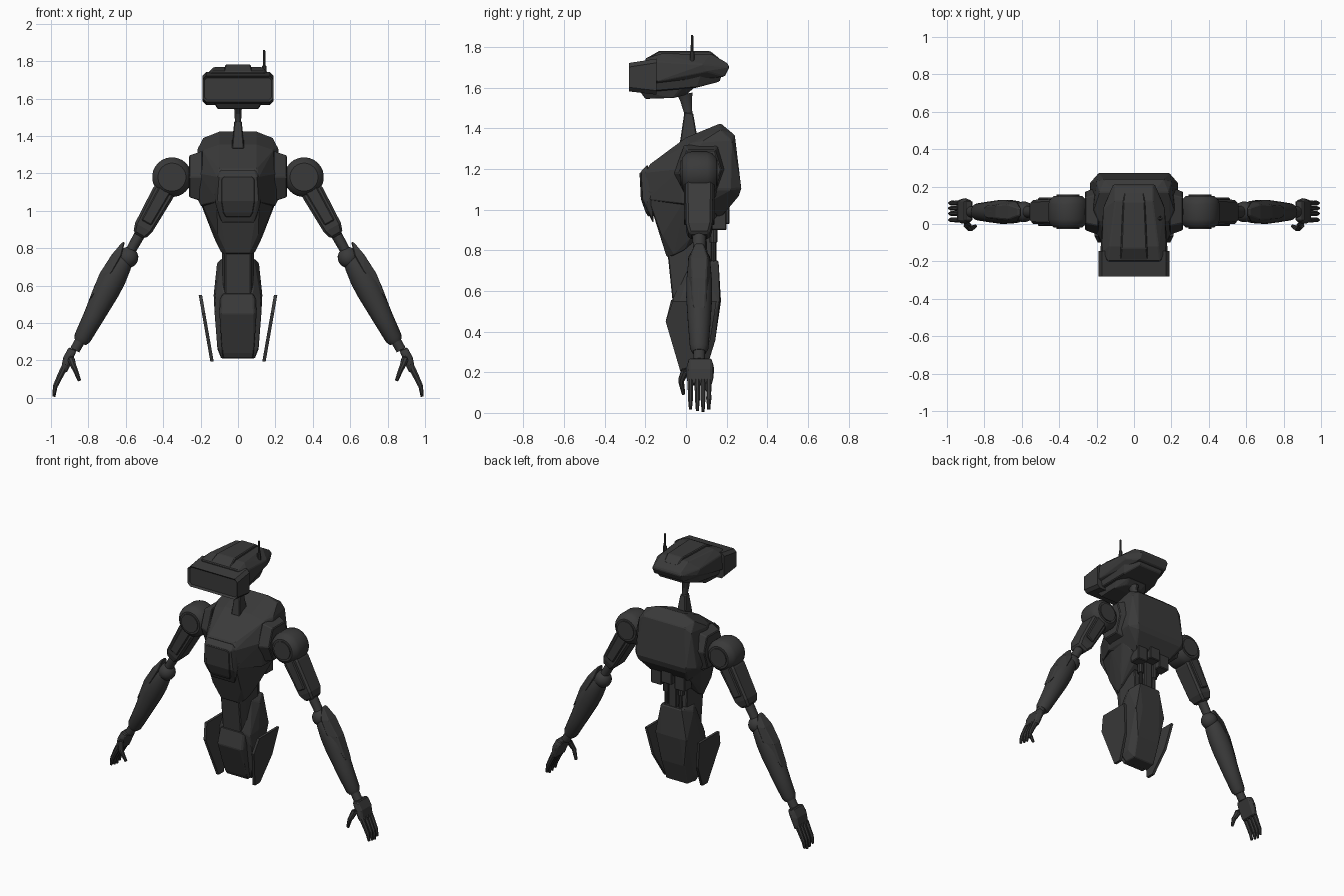
import bpy, bmesh, math
from mathutils import Vector

mat = bpy.data.materials.new("charcoal")
mat.diffuse_color = (0.042, 0.042, 0.042, 1)

def finish(name, bm, mirror=False, bevel=0.0, smooth=False):
    bmesh.ops.recalc_face_normals(bm, faces=bm.faces[:])
    me = bpy.data.meshes.new(name)
    bm.to_mesh(me)
    bm.free()
    me.materials.append(mat)
    ob = bpy.data.objects.new(name, me)
    bpy.context.collection.objects.link(ob)
    if bevel:
        b = ob.modifiers.new("bevel", 'BEVEL')
        b.width, b.segments, b.limit_method = bevel, 1, 'ANGLE'
        b.angle_limit = math.radians(25)
    if mirror:
        ob.modifiers.new("mirror", 'MIRROR').use_mirror_merge = False
    if smooth:
        bpy.ops.object.select_all(action='DESELECT')
        ob.select_set(True)
        bpy.context.view_layer.objects.active = ob
        bpy.ops.object.shade_smooth_by_angle(angle=math.radians(35))
    return ob

def hull(name, pts, sym=True, mirror=False, bevel=0.005):
    """Faceted block around corner points; sym adds the points' mirror images."""
    bm = bmesh.new()
    for x, y, z in pts:
        bm.verts.new((x, y, z))
        if sym:
            bm.verts.new((-x, y, z))
    r = bmesh.ops.convex_hull(bm, input=bm.verts[:])
    loose = [v for v in bm.verts if not v.link_faces]
    bmesh.ops.delete(bm, geom=loose, context='VERTS')
    bmesh.ops.dissolve_limit(bm, angle_limit=math.radians(3), verts=bm.verts[:], edges=bm.edges[:])
    return finish(name, bm, mirror, bevel)

def box(name, x, y, z, sym=False, mirror=False, bevel=0.005):
    return hull(name, [(a, b, c) for a in x for b in y for c in z], sym, mirror, bevel)

def tube(name, pts, radii, sides=16, mirror=False, smooth=True, bevel=0.0, spin=0.5):
    """Loft of elliptical rings along a path; radii are (depth, width) pairs."""
    bm = bmesh.new()
    pts = [Vector(p) for p in pts]
    rings = []
    for i, p in enumerate(pts):
        d = (pts[min(i + 1, len(pts) - 1)] - pts[max(i - 1, 0)]).normalized()
        ref = Vector((0, 1, 0)) if abs(d.y) < 0.8 else Vector((0, 0, 1))
        v = d.cross(ref).normalized()
        u = v.cross(d)
        a, b = radii[i]
        rings.append([bm.verts.new(p + u * a * math.cos(t) + v * b * math.sin(t))
                      for t in (2 * math.pi * (k + spin) / sides for k in range(sides))])
    for r, s in zip(rings, rings[1:]):
        for k in range(sides):
            n = (k + 1) % sides
            bm.faces.new((r[k], r[n], s[n], s[k]))
    bm.faces.new(rings[0])
    bm.faces.new(rings[-1])
    return finish(name, bm, mirror, bevel, smooth)

AY = 0.065                                   # depth of the arm centre line
SH = Vector((0.353, AY, 1.18))               # shoulder pivot
AD = Vector((0.49, 0, -0.872)).normalized()  # arm direction
AN = Vector((0.872, 0, 0.49)).normalized()   # outward normal of the arm

def arm(t, n=0.0, y=0.0):
    return SH + AD * t + AN * n + Vector((0, y, 0))

# ---- head ----
hull("head_shell", [(.14, -.2, 1.745), (.13, -.12, 1.768), (.1, .125, 1.766), (.1, .205, 1.72),
                    (.17, -.15, 1.73), (.18, -.15, 1.63), (.165, .08, 1.715), (.16, .1, 1.68),
                    (.11, .213, 1.7), (.11, .19, 1.655), (.14, -.2, 1.61)])
hull("head_lower", [(.165, -.17, 1.64), (.15, .08, 1.68), (.10, .175, 1.66), (.09, .165, 1.63),
                    (.15, -.18, 1.58), (.13, .05, 1.60)])
hull("jaw", [(.13, -.225, 1.58), (.11, -.2, 1.545), (.11, -.06, 1.55), (.12, -.02, 1.6),
             (.07, .04, 1.6), (.06, .0, 1.565)])
hull("head_top_plate", [(.075, -.195, 1.745), (.068, -.13, 1.782), (.058, .12, 1.78), (.052, .17, 1.74),
                        (.075, -.13, 1.75), (.06, .12, 1.75)])

# visor hood with recessed screen
bm = bmesh.new()
loops = []
for y, zb, zt, w in ((-.28, 1.582, 1.722, .19), (-.145, 1.566, 1.743, .19)):
    c = .02
    half = [(w - c, zb), (w, zb + c), (w, zt - c), (w - c, zt)]
    loops.append([bm.verts.new((x, y, z)) for x, z in half + [(-x, z) for x, z in half[::-1]]])
for k in range(8):
    bm.faces.new((loops[0][k], loops[0][(k + 1) % 8], loops[1][(k + 1) % 8], loops[1][k]))
screen = bm.faces.new(loops[0])
bm.faces.new(loops[1])
bmesh.ops.recalc_face_normals(bm, faces=bm.faces[:])
bmesh.ops.inset_region(bm, faces=[screen], thickness=.012)
bmesh.ops.translate(bm, verts=screen.verts[:], vec=(0, .012, 0))
finish("visor", bm)

tube("antenna", [(.14, .03, 1.69), (.14, .03, 1.775), (.14, .03, 1.776), (.14, .03, 1.86)],
     [(.013, .013), (.012, .012), (.008, .008), (.006, .006)], 8)

# ---- neck ----
tube("neck", [(0, -.005, 1.57), (0, .0, 1.54), (0, .012, 1.47), (0, .018, 1.36)],
     [(.04, .03), (.03, .02), (.02, .017), (.02, .017)], 12)
hull("neck_collar", [(.02, -.008, 1.48), (.02, .035, 1.475), (.033, -.03, 1.33), (.033, .055, 1.36)])

# ---- torso ----
hull("torso_shell", [(.1, .17, 1.425), (.185, .17, 1.392), (.16, .24, 1.368), (.2, .225, 1.34),
                     (.19, .272, 1.105), (.235, .22, 1.1), (.18, .262, 1.07), (.215, .08, 1.335),
                     (.235, .1, 1.1), (.2, .1, 1.03), (.1, .0, 1.355), (.19, .02, 1.325),
                     (.1, -.175, 1.225), (.11, -.205, 1.18), (.21, -.03, 1.2), (.2, -.02, 1.03),
                     (.11, -.195, 1.05), (.15, .2, 1.0), (.12, .17, .96)])
hull("abdomen", [(.115, -.2, 1.1), (.2, .0, 1.06), (.2, .12, 1.04), (.11, -.12, .875), (.06, -.095, .767),
                 (.09, -.06, .775), (.1, -.01, .8), (.13, .02, .86), (.14, .15, .97), (.09, .165, .955)])
hull("chest_frame", [(.09, -.19, 1.222), (.12, -.18, 1.19), (.1, -.223, 1.186), (.11, -.215, 1.05),
                     (.12, -.19, 1.03), (.09, -.16, .935), (.07, -.168, .945), (.125, -.16, 1.1)])
hull("chest_panel", [(.075, -.229, 1.185), (.09, -.226, 1.165), (.09, -.222, 1.05), (.075, -.219, 1.04),
                     (.08, -.2, .99), (.065, -.186, .965), (.08, -.16, 1.17), (.07, -.15, .98)], bevel=.004)
box("back_vent", (.05, .13), (.12, .2), (.9, 1.02), mirror=True)
box("back_block", (-.04, .04), (.1, .215), (.93, 1.03))

# ---- waist and pelvis ----
hull("waist", [(.07, -.092, .8), (.07, -.065, .54), (.085, -.04, .8), (.085, -.02, .54),
               (.08, .1, .88), (.08, .12, .54)])
box("spine", (-.03, .03), (.08, .15), (.68, 1.0))
tube("spine_piston", [(.058, .135, 1.0), (.058, .135, .84), (.055, .135, .838), (.052, .135, .68)],
     [(.02, .02), (.02, .02), (.012, .012), (.012, .012)], 10, mirror=True)
hull("pelvis", [(.085, .03, .745), (.08, .16, .75), (.112, .08, .72), (.13, .04, .55), (.12, .165, .55),
                (.07, .172, .55), (.12, -.04, .53), (.125, -.03, .45), (.11, .0, .26), (.09, .02, .21),
                (.11, .07, .27), (.08, .1, .215), (.09, .145, .36), (.08, -.066, .56)])
hull("pelvis_front", [(.08, -.072, .56), (.095, -.06, .53), (.085, -.1, .45), (.1, -.08, .45),
                      (.085, -.025, .24), (.08, -.01, .212), (.08, .05, .212), (.09, .05, .5)])
outline = [(-.065, .55), (-.1, .45), (-.025, .195), (.03, .195), (.12, .36), (.15, .55)]
hull("hip_plate", [(.138 + (z - .195) * .175 + o, y, z) for y, z in outline for o in (-.008, .010)],
     sym=False, mirror=True, bevel=0)

# ---- shoulders ----
hexagon = [(-.06, 1.18), (-.01, 1.32), (.16, 1.32), (.2, 1.2), (.15, 1.05), (0, 1.05)]
hull("shoulder_mount", [(.19, y, z) for y, z in hexagon] +
     [(.262, .07 + (y - .07) * .8, 1.18 + (z - 1.18) * .82) for y, z in hexagon], sym=False, mirror=True)
tube("shoulder_axle", [(.24, AY, 1.18), (.33, AY, 1.18)], [(.05, .06)] * 2, 12, mirror=True)
rim = [(-.085, .075), (-.065, .098), (-.04, .106), (.04, .106), (.065, .098), (.085, .075)]
tube("shoulder_joint", [SH + Vector((0, y, 0)) for y, r in rim], [(r, r) for y, r in rim], 28, mirror=True)
tube("shoulder_cap", [SH + Vector((0, y, 0)) for y in (-.092, .092)], [(.062, .062)] * 2, 24, mirror=True)

# ---- arms ----
hull("upper_arm", [arm(t, n, y) for t, w, d in ((.03, .05, .06), (.1, .06, .068), (.31, .052, .064), (.36, .035, .05))
                   for n in (-w, w) for y in (-d, d)], sym=False, mirror=True, bevel=.012)
hull("upper_arm_plate", [arm(t, n, y) for t, w in ((.05, .035), (.28, .03)) for n in (-w, w)
                         for y in (-.076, .076)], sym=False, mirror=True, bevel=.006)
tube("elbow_rod", [arm(.33), arm(.5)], [(.034, .03), (.03, .026)], 14, mirror=True)
ball = [(math.cos(a) * .056, math.sin(a) * .056) for a in (math.pi * k / 10 for k in range(1, 10))]
tube("elbow_ball", [arm(.49 - c, -.005) for c, s in ball], [(s, s) for c, s in ball], 18, mirror=True)

# forearm with raised outer guard
tube("forearm", [arm(.48, .0), arm(.54, .008), arm(.62, .01), arm(.70, .008), arm(.85, 0), arm(.985, -.004), arm(1.01, -.004)],
     [(.04, .035), (.058, .058), (.064, .07), (.065, .07), (.056, .056), (.046, .046), (.034, .034)], 18, mirror=True)
hull("forearm_guard", [arm(t, n, y) for t, n, w in ((.425, .05, .02), (.435, .062, .02), (.52, .078, .04),
                       (.64, .085, .035), (.8, .064, .03), (.6, .03, .062), (.5, .03, .055))
                       for y in (-w, w)], sym=False, mirror=True)
tube("wrist", [arm(1.0), arm(1.06)], [(.03, .028)] * 2, 12, mirror=True)

# ---- hands ----
hull("palm", [(x, y, z) for x, z in ((.862, .255), (.905, .27), (.935, .215), (.948, .14), (.915, .135), (.885, .2))
              for y in (.015, .125)] + [(.9, .0, .22), (.9, .14, .22), (.92, .0, .17), (.92, .135, .17)],
     sym=False, mirror=True, bevel=.006)
for i, (y, low) in enumerate(((.022, .012), (.056, .004), (.084, .0), (.112, .012))):
    path = [(.93, y, .16), (.952, y, .115), (.956, y, .107), (.974, y, .068), (.977, y, .06), (.985, y, low + .006)]
    tube("finger_%d" % (i + 1), path, [(.015, .019), (.0145, .017), (.013, .016), (.0135, .015), (.012, .013), (.008, .009)],
         8, mirror=True)
tube("thumb", [(.905, .03, .225), (.892, -.005, .205), (.878, -.022, .165), (.872, -.024, .155), (.848, -.012, .092)],
     [(.024, .022), (.021, .02), (.017, .016), (.015, .015), (.009, .01)], 8, mirror=True)
